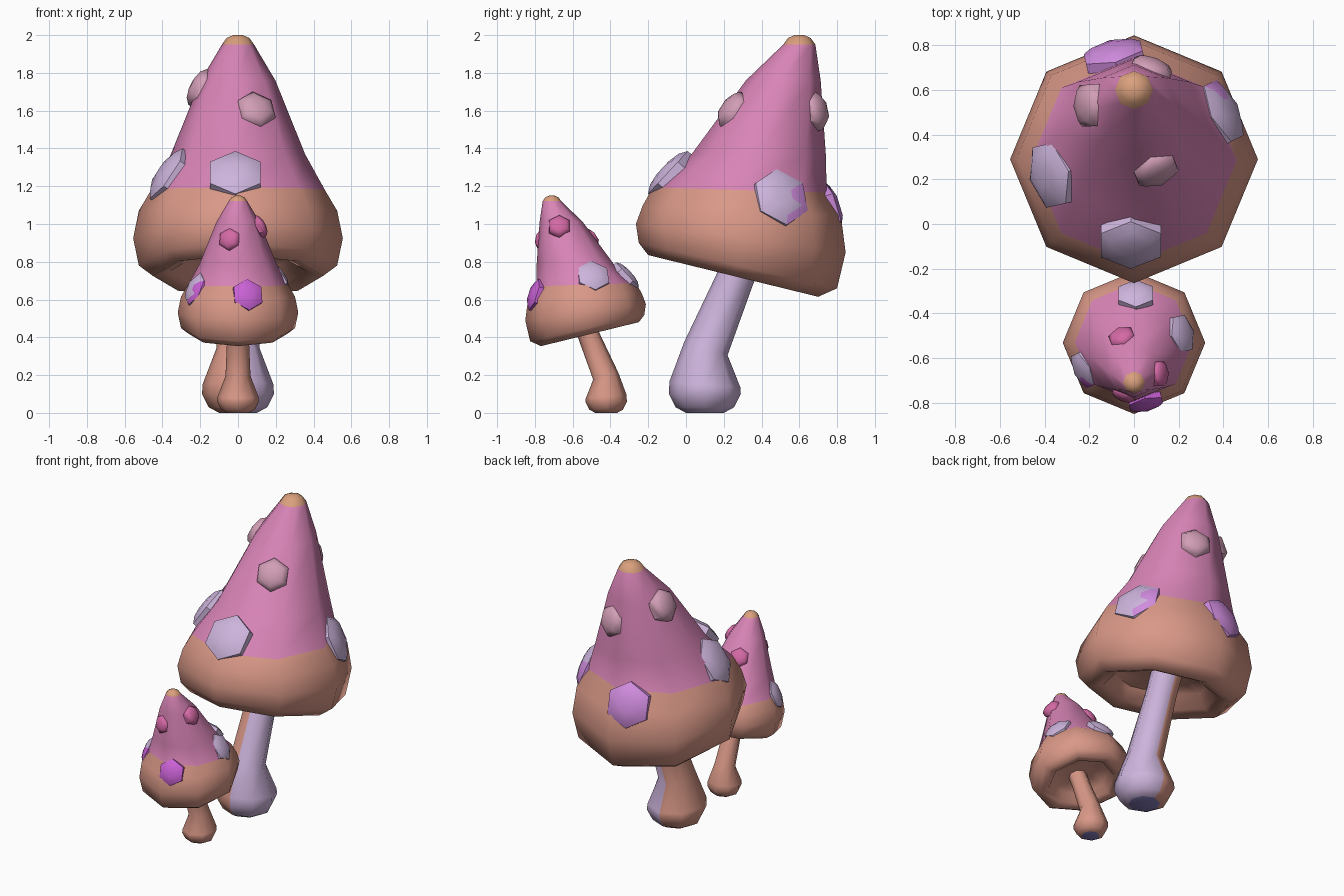
import bpy, bmesh, math
from mathutils import Vector
from mathutils.bvhtree import BVHTree

if "Cube" in bpy.data.objects:
    bpy.data.objects.remove(bpy.data.objects["Cube"])


def material(name, r, g, b):
    lin = [(c / 255 / 12.92) if c < 11 else ((c / 255 + 0.055) / 1.055) ** 2.4 for c in (r, g, b)]
    m = bpy.data.materials.new(name)
    m.diffuse_color = (*lin, 1)
    m.use_nodes = True
    m.node_tree.nodes["Principled BSDF"].inputs["Base Color"].default_value = m.diffuse_color
    return m


ORANGE = material("terracotta", 217, 152, 135)
PINK = material("cap pink", 216, 132, 182)
TIP = material("tip tan", 218, 160, 125)
LAVENDER = material("lavender", 205, 180, 220)
PURPLE = material("soft purple", 208, 140, 222)
VIVID = material("vivid purple", 203, 98, 215)
DUSTY = material("dusty pink", 210, 158, 182)
ROSE = material("rose", 212, 105, 165)
BLUE = material("base blue", 130, 122, 185)


def loft(rings, sides):
    """Skin a stack of rings (centre y, z, radius, tilt dz/dy), ends closed."""
    bm = bmesh.new()
    loops = []
    for yc, z, r, tilt in rings:
        loop = []
        for i in range(sides):
            a = math.tau * i / sides + math.pi / 2
            dy = r * math.sin(a)
            loop.append(bm.verts.new((r * math.cos(a), yc + dy, z + tilt * dy)))
        loops.append(loop)
    for lo, hi in zip(loops, loops[1:]):
        for i in range(sides):
            j = (i + 1) % sides
            bm.faces.new((lo[i], lo[j], hi[j], hi[i]))
    bm.faces.new(loops[0][::-1])
    bm.faces.new(loops[-1])
    bmesh.ops.recalc_face_normals(bm, faces=bm.faces)
    return bm


def finish(bm, name, place, mats, rule=lambda c: 0, angle=60):
    """Turn a bmesh into a coloured, smooth-shaded, placed object."""
    bm.normal_update()
    for f in bm.faces:
        f.material_index = rule(f.calc_center_median())
    me = bpy.data.meshes.new(name)
    bm.to_mesh(me)
    bm.free()
    for m in mats:
        me.materials.append(m)
    ob = bpy.data.objects.new(name, me)
    bpy.context.collection.objects.link(ob)
    scale, turn, y = place
    ob.scale = (scale,) * 3
    ob.rotation_euler.z = turn
    ob.location.y = y
    bpy.ops.object.select_all(action='DESELECT')
    ob.select_set(True)
    bpy.context.view_layer.objects.active = ob
    bpy.ops.object.shade_smooth_by_angle(angle=math.radians(angle))


STEM = [(0.10, 0.0, 0.10, 0), (0.10, 0.03, 0.155, 0), (0.10, 0.10, 0.19, 0),
        (0.10, 0.15, 0.188, -0.08), (0.105, 0.34, 0.115, -0.3),
        (0.255, 0.70, 0.10, -0.2), (0.34, 0.90, 0.10, -0.2)]

CAP = [(0.27, 0.86, 0.15, -0.24), (0.27, 0.84, 0.31, -0.245), (0.26, 0.75, 0.36, -0.245),
       (0.25, 0.725, 0.45, -0.245), (0.275, 0.78, 0.525, -0.229), (0.29, 0.925, 0.555, -0.136),
       (0.295, 1.07, 0.525, -0.05), (0.285, 1.18, 0.46, -0.03), (0.385, 1.37, 0.355, 0),
       (0.515, 1.76, 0.198, 0), (0.60, 1.95, 0.085, 0), (0.60, 1.985, 0.06, 0), (0.60, 2.0, 0.025, 0)]

# spots: name, centre, outward direction, radius, kind
SPOTS = [("front_low_spot", (-0.02, -0.10, 1.28), (0, -0.73, 0.68), 0.155, "low"),
         ("left_low_spot", (-0.37, 0.22, 1.26), (-0.8, -0.18, 0.55), 0.16, "low"),
         ("right_low_spot", (0.41, 0.51, 1.15), (0.82, 0.4, 0.38), 0.16, "two_tone"),
         ("back_low_spot", (-0.10, 0.78, 1.10), (-0.22, 0.92, 0.3), 0.15, "back"),
         ("front_high_spot", (0.10, 0.235, 1.61), (0.3, -0.75, 0.55), 0.108, "high"),
         ("left_high_spot", (-0.20, 0.53, 1.72), (-0.85, -0.05, 0.45), 0.108, "high"),
         ("back_high_spot", (0.09, 0.72, 1.60), (0.35, 0.9, 0.22), 0.105, "high")]


def mushroom(prefix, place, left_stem, right_stem, purple, high):
    # stem: two halves split at x = 0, blue underside
    finish(loft(STEM, 8), prefix + "_stem", place, (left_stem, right_stem, BLUE),
           lambda c: 2 if c.z < 0.005 else int(c.x > 0))

    # hollow tilted cap: rim, cone and tip by height
    cap = loft(CAP, 8)
    tree = BVHTree.FromBMesh(cap)
    finish(cap, prefix + "_cap", place, (ORANGE, PINK, TIP),
           lambda c: 2 if c.z > 1.952 else int(c.z > 1.185))

    # six-sided domed spots lying on the cap
    for name, centre, direction, r, kind in SPOTS:
        spot = loft([(0, -0.04, r, 0), (0, 0.012, r, 0), (0, 0.038, r * 0.72, 0),
                     (0, 0.05, r * 0.3, 0)], 6)
        q = Vector(direction).to_track_quat('Z', 'Y')
        at = tree.find_nearest(Vector(centre))[0]
        for v in spot.verts:
            v.co = q @ v.co + at
        mats = {"low": (LAVENDER,), "two_tone": (LAVENDER, purple),
                "back": (purple,), "high": (high,)}[kind]
        rule = (lambda c: int(c.y > 0.58)) if kind == "two_tone" else (lambda c: 0)
        finish(spot, prefix + "_" + name, place, mats, rule, 50)


# the small mushroom is a scaled copy turned to lean the other way
mushroom("large", (1, 0, 0), ORANGE, LAVENDER, PURPLE, DUSTY)
mushroom("small", (0.575, math.pi, -0.365), ORANGE, ORANGE, VIVID, ROSE)
